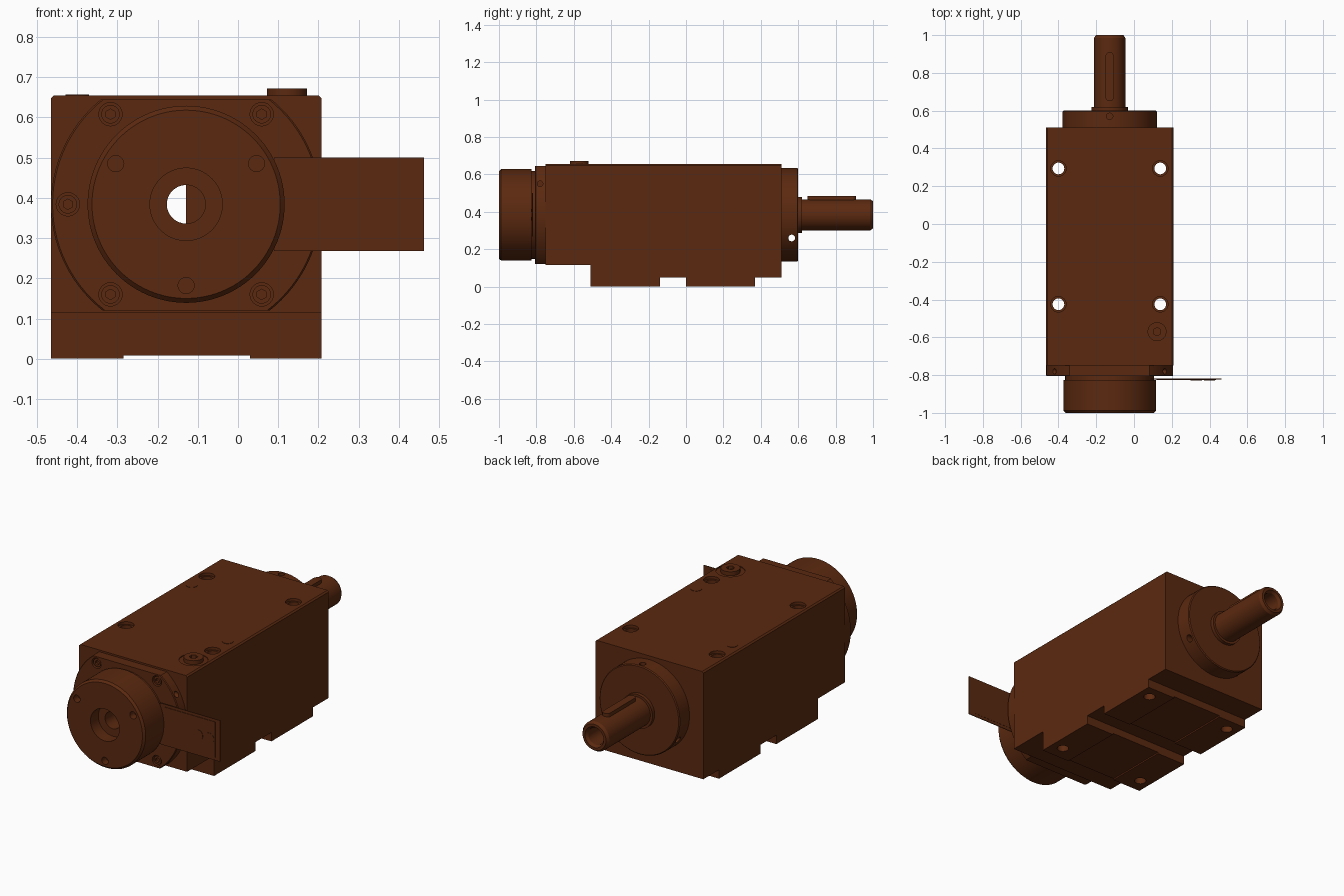
import bpy, bmesh, math
from mathutils import Matrix, Vector

cube = bpy.data.objects.get("Cube")
if cube:
    bpy.data.objects.remove(cube, do_unlink=True)

AX, AZ = -0.129, 0.384          # spindle axis
BORE = 0.048
LEFT, RIGHT = -0.465, 0.208     # body sides

brown = bpy.data.materials.new("brown paint")
brown.use_nodes = True
COLOR = (0.105, 0.022, 0.005, 1)
brown.diffuse_color = COLOR
brown.node_tree.nodes["Principled BSDF"].inputs["Base Color"].default_value = COLOR


def finish(name, bm):
    bmesh.ops.recalc_face_normals(bm, faces=bm.faces)
    mesh = bpy.data.meshes.new(name)
    bm.to_mesh(mesh)
    bm.free()
    mesh.materials.append(brown)
    ob = bpy.data.objects.new(name, mesh)
    bpy.context.collection.objects.link(ob)
    return ob


def smooth(ob):
    bpy.ops.object.select_all(action='DESELECT')
    ob.select_set(True)
    bpy.context.view_layer.objects.active = ob
    bpy.ops.object.shade_smooth_by_angle(angle=math.radians(30))


def box(name, lo, hi):
    bm = bmesh.new()
    bmesh.ops.create_cube(bm, size=1)
    lo, hi = Vector(lo), Vector(hi)
    for v in bm.verts:
        v.co = Vector(a + (c + 0.5) * (b - a) for a, b, c in zip(lo, hi, v.co))
    return finish(name, bm)


def cyl(name, axis, center, r, depth, sides=32):
    """Cylinder along a named axis."""
    bm = bmesh.new()
    rot = {'x': Matrix.Rotation(math.pi / 2, 4, 'Y'),
           'y': Matrix.Rotation(math.pi / 2, 4, 'X'), 'z': Matrix()}[axis]
    bmesh.ops.create_cone(bm, cap_ends=True, segments=sides, radius1=r, radius2=r,
                          depth=depth, matrix=Matrix.Translation(center) @ rot)
    return finish(name, bm)


def lathe(name, profile, sides=72):
    """Revolve a closed (radius, y) outline about the spindle axis."""
    bm = bmesh.new()
    rings = []
    for i in range(sides):
        a = 2 * math.pi * i / sides
        rings.append([bm.verts.new((AX + r * math.cos(a), y, AZ + r * math.sin(a)))
                      for r, y in profile])
    n = len(profile)
    for i in range(sides):
        p, q = rings[i], rings[(i + 1) % sides]
        for j in range(n):
            k = (j + 1) % n
            bm.faces.new((p[j], p[k], q[k], q[j]))
    return finish(name, bm)


def boolean(ob, cutters, op='DIFFERENCE'):
    for c in cutters:
        c.hide_render = True
        mod = ob.modifiers.new("cut", 'BOOLEAN')
        mod.operation, mod.solver, mod.object = op, 'EXACT', c
        bpy.context.view_layer.objects.active = ob
        bpy.ops.object.modifier_apply(modifier=mod.name)
        bpy.data.objects.remove(c, do_unlink=True)


# Housing: side outline with feet, extruded across, top corners chamfered
outline = [(-0.75, 0.115), (-0.51, 0.115), (-0.51, 0), (-0.14, 0), (-0.14, 0.05),
           (0, 0.05), (0, 0), (0.37, 0), (0.37, 0.05), (0.51, 0.05),
           (0.51, 0.655), (-0.75, 0.655)]
bm = bmesh.new()
side = bm.faces.new([bm.verts.new((LEFT, y, z)) for y, z in outline])
ext = bmesh.ops.extrude_face_region(bm, geom=[side])
bmesh.ops.translate(bm, vec=(RIGHT - LEFT, 0, 0),
                    verts=[g for g in ext["geom"] if isinstance(g, bmesh.types.BMVert)])
top = [e for e in bm.edges if all(v.co.z > 0.65 for v in e.verts)
       and abs(e.verts[0].co.y - e.verts[1].co.y) > 1]
bmesh.ops.bevel(bm, geom=top, offset=0.008, segments=1, affect='EDGES')
housing = finish("housing", bm)

cuts = [box("foot_channel", (-0.285, -0.8, -0.1), (0.03, 0.36 + 0.1, 0.008)),
        cyl("bore_cut", 'y', (AX, 0, AZ), BORE, 3)]
for x in (-0.4, 0.139):
    for y in (-0.425, 0.294):
        cuts.append(cyl("mount_cut", 'z', (x, y, 0.3), 0.031, 1))
        cuts.append(cyl("counterbore_cut", 'z', (x, y, 0.67), 0.041, 0.06))
cuts.append(cyl("plug_seat_cut", 'z', (0.122, -0.57, 0.68), 0.074, 0.06))
boolean(housing, cuts)
smooth(housing)

# Flush round plugs on the top
for x, y in ((-0.4, 0.16), (0.139, -0.29)):
    smooth(cyl("top_plug", 'z', (x, y, 0.65), 0.029, 0.014))

# Filler cap with hexagon socket
filler = cyl("filler_cap", 'z', (0.122, -0.57, 0.655), 0.05, 0.034, 40)
boolean(filler, [cyl("socket_cut", 'z', (0.122, -0.57, 0.67), 0.022, 0.03, 6)])
smooth(filler)

# Front flange: disc with flats at top and bottom
flange = lathe("front_flange", [(BORE, -0.806), (0.332, -0.806), (0.336, -0.802),
                                (0.336, -0.75), (BORE, -0.75)], 96)
boolean(flange, [box("flat_top", (-1, -1, 0.645), (1, 0, 1)),
                 box("flat_bottom", (-1, -1, -0.5), (1, 0, 0.12))])
screws = [(AX + sx * 0.188, AZ + sz * 0.224) for sx in (-1, 1) for sz in (-1, 1)]
screws += [(AX - 0.294, AZ), (AX + 0.294, AZ)]
boolean(flange, [cyl("screw_cut", 'y', (x, -0.8, z), 0.029, 0.06) for x, z in screws]
        + [cyl("side_cut", 'x', (s, -0.78, 0.55), 0.015, 0.2)
           for s in (AX - 0.3, AX + 0.3)])
smooth(flange)
for x, z in screws:
    head = cyl("flange_screw", 'y', (x, -0.785, z), 0.023, 0.032)
    boolean(head, [cyl("hex_cut", 'y', (x, -0.8, z), 0.013, 0.025, 6)])
    smooth(head)

# Front cap with stepped bore and pin holes
cap = lathe("front_cap", [(BORE, -0.93), (0.09, -0.93), (0.09, -1.0), (0.234, -1.0),
                          (0.245, -0.988), (0.245, -0.825), (0.235, -0.825),
                          (0.235, -0.8), (BORE, -0.8)], 96)
boolean(cap, [cyl("pin_cut", 'y', (x, -1, z), 0.02, 0.08)
              for x, z in ((AX - 0.175, 0.485), (AX + 0.175, 0.485), (AX, 0.182))])
smooth(cap)

# Half disc closing one side of the bore
half = cyl("bore_cover", 'y', (AX, -0.8, AZ), BORE + 0.004, 0.02, 48)
boolean(half, [box("half_cut", (-1, -1, 0), (AX, 0, 1))])

# Thin side tag with a raised panel and two round marks
box("side_tag", (0.09, -0.823, 0.268), (0.463, -0.819, 0.5))
box("tag_panel", (0.12, -0.826, 0.285), (0.435, -0.818, 0.485))
for x in (0.33, 0.4):
    smooth(cyl("tag_mark", 'y', (x, -0.825, 0.385), 0.03, 0.006))

# Rear flange with collar
rear = lathe("rear_flange", [(0.07, 0.505), (0.25, 0.505), (0.25, 0.595), (0.245, 0.6),
                             (0.096, 0.6), (0.096, 0.62), (0.07, 0.62)], 96)
boolean(rear, [cyl("cross_cut", 'x', (AX, 0.565, 0.26), 0.018, 1),
               cyl("oil_cut", 'z', (AX, 0.57, 0.63), 0.017, 0.06)])
smooth(rear)

# Hollow output shaft with chamfered end
shaft = lathe("output_shaft", [(BORE, 0.5), (0.083, 0.5), (0.083, 0.985), (0.073, 1.0),
                               (0.058, 1.0), (BORE, 0.985)], 64)
smooth(shaft)

# Shaft key with rounded ends
key = box("shaft_key", (AX - 0.022, 0.672, 0.445), (AX + 0.022, 0.888, 0.485))
boolean(key, [cyl("key_end", 'z', (AX, y, 0.465), 0.022, 0.04) for y in (0.672, 0.888)],
        'UNION')
smooth(key)
